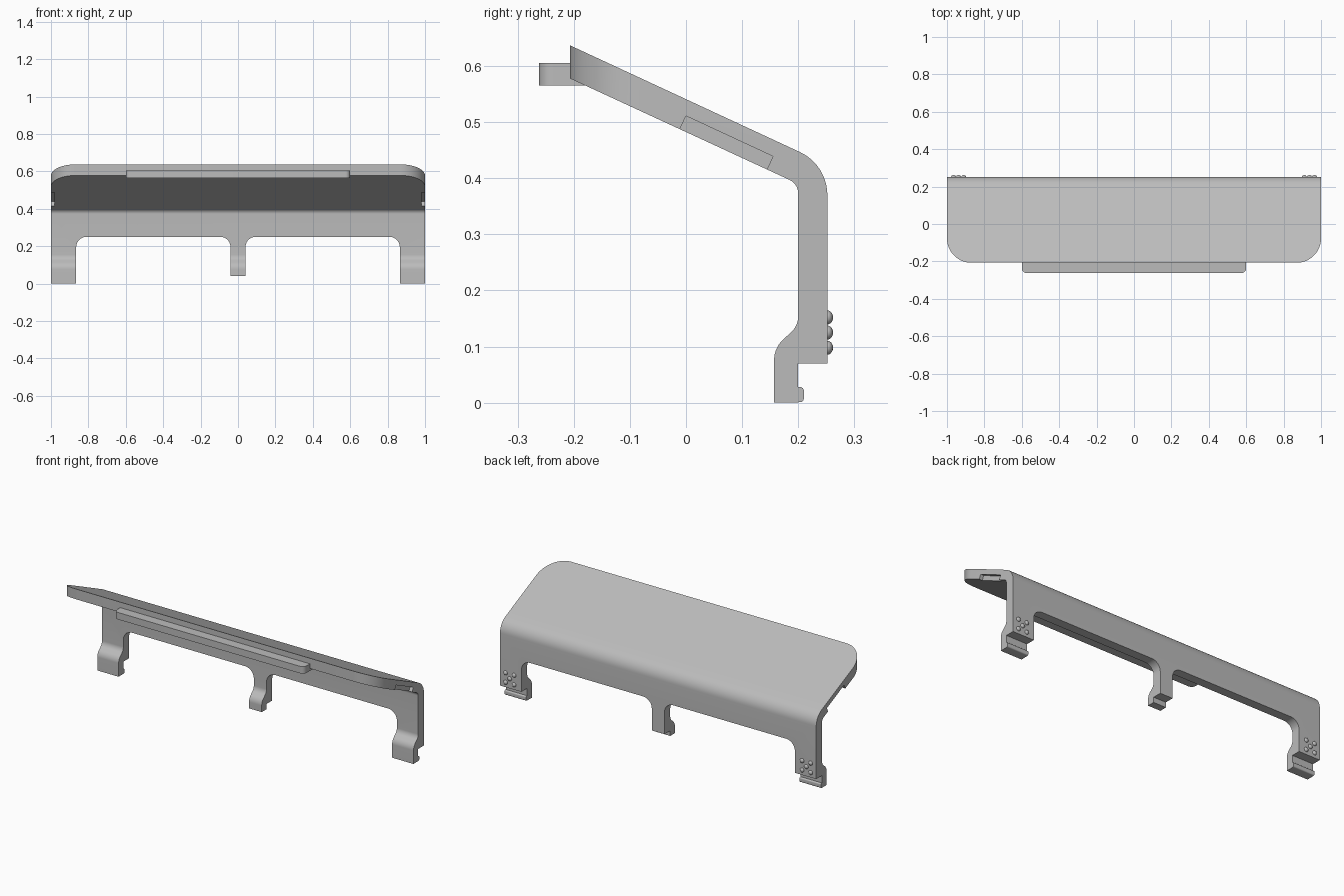
import bpy, bmesh, math
from mathutils import Vector

cube = bpy.data.objects.get("Cube")
if cube:
    bpy.data.objects.remove(cube)

grey = bpy.data.materials.new("plain grey")
grey.use_nodes = True
grey.diffuse_color = (0.5, 0.5, 0.5, 1)
grey.node_tree.nodes["Principled BSDF"].inputs["Base Color"].default_value = (0.5, 0.5, 0.5, 1)


def rounded(corners, steps=10):
    """Outline from (u, v, radius) corners, with each radius as a true fillet."""
    out = []
    for i, (u, v, r) in enumerate(corners):
        p = Vector((u, v))
        if not r:
            out.append(p)
            continue
        a = (Vector(corners[i - 1][:2]) - p).normalized()
        b = (Vector(corners[(i + 1) % len(corners)][:2]) - p).normalized()
        half = a.angle(b) / 2
        centre = p + (a + b).normalized() * r / math.sin(half)
        start = p + a * r / math.tan(half) - centre
        end = p + b * r / math.tan(half) - centre
        sweep = start.angle_signed(end)
        for k in range(steps + 1):
            t = -sweep * k / steps
            c, s = math.cos(t), math.sin(t)
            out.append(centre + Vector((start.x * c - start.y * s, start.x * s + start.y * c)))
    return out


def prism(name, outline, axis, low, high):
    """Extrude a 2D outline along an axis."""
    place = {"x": lambda p: (low, p.x, p.y),
             "y": lambda p: (p.x, low, p.y),
             "z": lambda p: (p.x, p.y, low)}[axis]
    step = Vector([(high - low) * (axis == a) for a in "xyz"])
    bm = bmesh.new()
    face = bm.faces.new([bm.verts.new(place(p)) for p in outline])
    grown = bmesh.ops.extrude_face_region(bm, geom=[face])["geom"]
    bmesh.ops.translate(bm, vec=step, verts=[g for g in grown if isinstance(g, bmesh.types.BMVert)])
    bmesh.ops.recalc_face_normals(bm, faces=bm.faces)
    return finish(name, bm)


def finish(name, bm):
    mesh = bpy.data.meshes.new(name)
    bm.to_mesh(mesh)
    bm.free()
    mesh.materials.append(grey)
    ob = bpy.data.objects.new(name, mesh)
    bpy.context.scene.collection.objects.link(ob)
    return ob


def smooth(ob):
    bpy.ops.object.select_all(action="DESELECT")
    ob.select_set(True)
    bpy.context.view_layer.objects.active = ob
    bpy.ops.object.shade_smooth_by_angle(angle=math.radians(30))


def cut(target, tool, operation="DIFFERENCE"):
    mod = target.modifiers.new(tool.name, "BOOLEAN")
    mod.operation, mod.object, mod.solver = operation, tool, "EXACT"
    bpy.context.view_layer.objects.active = target
    bpy.ops.object.modifier_apply(modifier=mod.name)
    bpy.data.objects.remove(tool)


# Bent cover with hooked feet, as one side profile
profile = rounded([
    (-0.207, 0.637, 0), (0.252, 0.424, 0.085), (0.252, 0.07, 0),
    (0.2, 0.07, 0), (0.2, 0.028, 0), (0.21, 0.028, 0.007), (0.21, 0.001, 0.007),
    (0.157, 0, 0), (0.157, 0.098, 0.05), (0.2, 0.137, 0.04),
    (0.2, 0.39, 0.027), (-0.207, 0.578, 0)])
cover = prism("cover", profile, "x", -1, 1)

# Rounded front corners in plan
cut(cover, prism("plan_trim", rounded([
    (-1.1, -0.207, 0), (-1.1, 0.4, 0), (1.1, 0.4, 0), (1.1, -0.207, 0)]), "z", -1, 2), "INTERSECT")
plan = rounded([(-1, -0.207, 0.13), (-1, 0.4, 0), (1, 0.4, 0), (1, -0.207, 0.13)], 16)
cut(cover, prism("corner_trim", plan, "z", -1, 2), "INTERSECT")

# Openings between the legs, and the shorter middle leg
for side in (-1, 1):
    opening = rounded([(side * 0.04, -0.1, 0), (side * 0.04, 0.25, 0.055),
                       (side * 0.865, 0.25, 0.055), (side * 0.865, -0.1, 0)])
    cut(cover, prism("opening", opening, "y", 0.1, 0.3))
short = rounded([(-0.1, -0.1, 0), (-0.1, 0.04, 0), (0.1, 0.04, 0), (0.1, -0.1, 0)])
cut(cover, prism("middle_leg_trim", short, "y", 0.1, 0.3))

# Shallow pockets low on the two ends
pocket = rounded([(-0.02, 0.468, 0), (0, 0.511, 0), (0.155, 0.439, 0), (0.135, 0.396, 0)])
for side in (-1, 1):
    cut(cover, prism("pocket", pocket, "x", side * 0.98, side * 1.05))
smooth(cover)

# Front rail
rail = prism("front_rail", rounded([
    (-0.6, -0.262, 0.025), (-0.6, -0.175, 0), (0.6, -0.175, 0), (0.6, -0.262, 0.025)]),
    "z", 0.565, 0.605)
smooth(rail)

# Grip studs on the backs of the outer legs
for side, word in ((-1, "right"), (1, "left")):
    bm = bmesh.new()
    for dx, dz in ((0, 0), (-1, -1), (-1, 1), (1, -1), (1, 1)):
        stud = bmesh.ops.create_uvsphere(bm, u_segments=16, v_segments=10, radius=0.0125)["verts"]
        for v in stud:
            v.co.y *= 0.8
        bmesh.ops.translate(bm, verts=stud,
                            vec=(side * 0.938 + dx * 0.027, 0.252, 0.125 + dz * 0.027))
    smooth(finish(word + "_grip_studs", bm))
